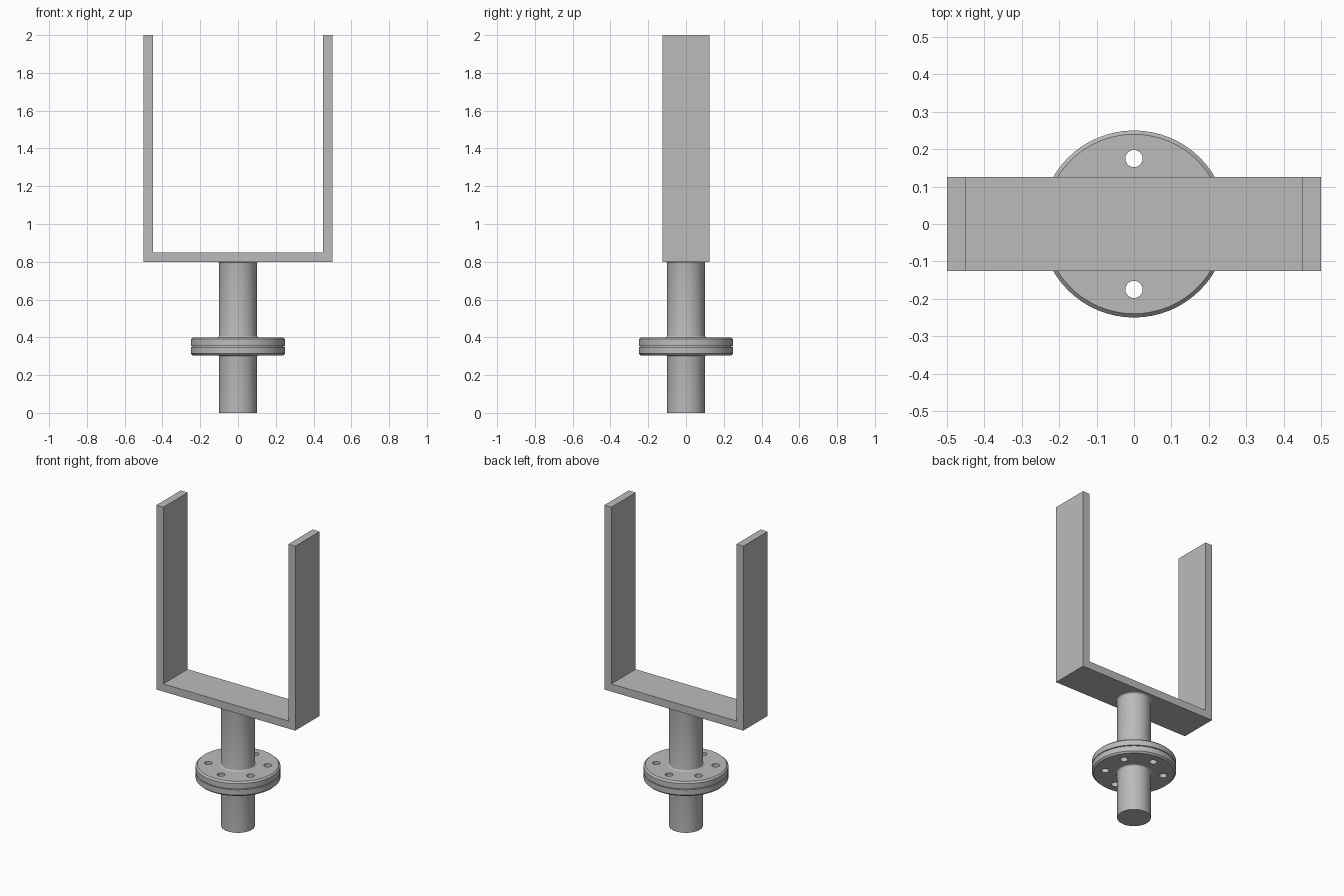
import bpy
import bmesh
import math

default = bpy.data.objects.get("Cube")
if default:
    bpy.data.objects.remove(default, do_unlink=True)

steel = bpy.data.materials.new("grey steel")
steel.use_nodes = True
steel.diffuse_color = (0.5, 0.5, 0.5, 1)
steel.node_tree.nodes["Principled BSDF"].inputs["Base Color"].default_value = (0.5, 0.5, 0.5, 1)

SEGMENTS = 64


def finish(name, bm):
    bmesh.ops.recalc_face_normals(bm, faces=bm.faces)
    mesh = bpy.data.meshes.new(name)
    bm.to_mesh(mesh)
    bm.free()
    mesh.materials.append(steel)
    obj = bpy.data.objects.new(name, mesh)
    bpy.context.collection.objects.link(obj)
    return obj


def shade(obj):
    bpy.ops.object.select_all(action="DESELECT")
    obj.select_set(True)
    bpy.context.view_layer.objects.active = obj
    bpy.ops.object.shade_smooth_by_angle(angle=math.radians(30))


def lathe(name, profile):
    """Spin a closed (radius, z) profile that starts and ends on the axis."""
    bm = bmesh.new()
    verts = [bm.verts.new((r, 0, z)) for r, z in profile]
    edges = [bm.edges.new(pair) for pair in zip(verts, verts[1:])]
    bmesh.ops.spin(bm, geom=verts + edges, cent=(0, 0, 0), axis=(0, 0, 1),
                   angle=math.tau, steps=SEGMENTS)
    bmesh.ops.remove_doubles(bm, verts=bm.verts, dist=1e-5)
    return finish(name, bm)


def fillet(radius, z, size, direction, steps=4):
    """Concave quarter arc from a tube wall out to a flat face at height z."""
    arc = []
    for i in range(steps + 1):
        a = math.pi / 2 * i / steps
        arc.append((radius + size * (1 - math.cos(a)),
                    z + direction * size * (1 - math.sin(a))))
    return arc


# U-shaped fork
HALF, WALL, DEPTH, BASE, TOP = 0.5, 0.05, 0.125, 0.8, 2.0
inner = HALF - WALL
outline = [(-HALF, BASE), (HALF, BASE), (HALF, TOP), (inner, TOP),
           (inner, BASE + WALL), (-inner, BASE + WALL), (-inner, TOP), (-HALF, TOP)]
bm = bmesh.new()
face = bm.faces.new([bm.verts.new((x, -DEPTH, z)) for x, z in outline])
swept = bmesh.ops.extrude_face_region(bm, geom=[face])["geom"]
bmesh.ops.translate(bm, vec=(0, 2 * DEPTH, 0),
                    verts=[v for v in swept if isinstance(v, bmesh.types.BMVert)])
finish("fork", bm)

# Shafts with filleted ends
SHAFT, FILLET = 0.1, 0.01
LOW, SEAM_LOW, SEAM_HIGH, HIGH = 0.305, 0.35, 0.355, 0.4
lower = [(0, 0), (SHAFT, 0)] + fillet(SHAFT, LOW, FILLET, -1) + [(0, LOW)]
upper = ([(0, HIGH)] + fillet(SHAFT, HIGH, FILLET, 1)[::-1]
         + fillet(SHAFT, BASE, FILLET, -1) + [(0, BASE)])
for name, profile in (("lower_shaft", lower), ("upper_shaft", upper)):
    shade(lathe(name, profile))

# Coupling flanges with a narrow seam between them
RIM, CHAMFER, SEAM = 0.25, 0.01, 0.24
flange = lathe("coupling_flange", [
    (0, LOW), (RIM - CHAMFER, LOW), (RIM, LOW + CHAMFER), (RIM, SEAM_LOW),
    (SEAM, SEAM_LOW), (SEAM, SEAM_HIGH), (RIM, SEAM_HIGH),
    (RIM, HIGH - CHAMFER), (RIM - CHAMFER, HIGH), (0, HIGH)])

# Ring of bolt holes through the flanges
bm = bmesh.new()
for i in range(6):
    a = math.pi / 2 + i * math.tau / 6
    made = bmesh.ops.create_cone(bm, cap_ends=True, segments=32, radius1=0.023,
                                 radius2=0.023, depth=0.3)["verts"]
    bmesh.ops.translate(bm, verts=made,
                        vec=(0.175 * math.cos(a), 0.175 * math.sin(a), 0.35))
cutter = finish("bolt_hole_cutter", bm)
cutter.hide_render = True
cutter.hide_set(True)
cut = flange.modifiers.new("bolt holes", "BOOLEAN")
cut.object = cutter
cut.operation = "DIFFERENCE"
cut.solver = "EXACT"
shade(flange)
